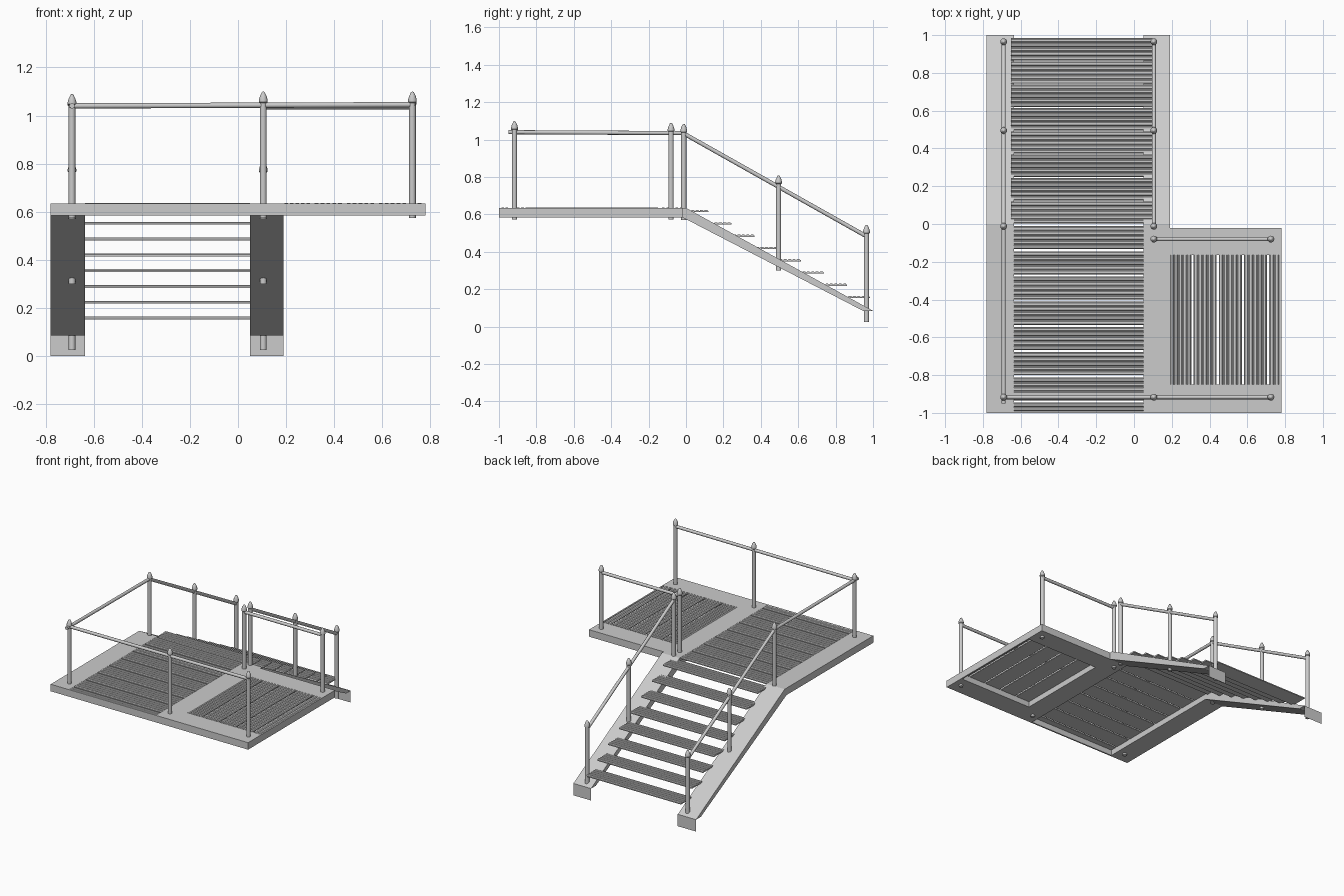
import bpy, bmesh, math
from mathutils import Vector, Matrix

if "Cube" in bpy.data.objects:
    bpy.data.objects.remove(bpy.data.objects["Cube"])

TOP, BOT = 0.635, 0.585          # deck heights
STRINGERS = {"left": (-0.78, -0.635), "right": (0.05, 0.19)}
STAIR_X = {"left": -0.69, "right": 0.105}


def finish(name, bm):
    bmesh.ops.recalc_face_normals(bm, faces=bm.faces)
    me = bpy.data.meshes.new(name)
    bm.to_mesh(me)
    bm.free()
    ob = bpy.data.objects.new(name, me)
    bpy.context.collection.objects.link(ob)
    return ob


def smooth(ob):
    bpy.ops.object.select_all(action='DESELECT')
    ob.select_set(True)
    bpy.context.view_layer.objects.active = ob
    bpy.ops.object.shade_smooth_by_angle(angle=math.radians(40))


def prism(name, points, offset):
    """Extrude a closed 3D polygon by an offset vector."""
    bm = bmesh.new()
    face = bm.faces.new([bm.verts.new(p) for p in points])
    ext = bmesh.ops.extrude_face_region(bm, geom=[face], use_keep_orig=True)
    bmesh.ops.translate(bm, vec=offset,
                        verts=[v for v in ext["geom"] if isinstance(v, bmesh.types.BMVert)])
    return finish(name, bm)


def slat(name, start, width, a, b, z, along_x=True, thick=0.012):
    """Ridged board: toothed cross-section across its width, extruded from a to b."""
    n = max(2, round(width / 0.024))
    step = width / n
    prof = [(start, z - thick)]
    for i in range(n):
        s = start + i * step
        prof += [(s, z - 0.005), (s + step * 0.2, z), (s + step * 0.7, z), (s + step * 0.9, z - 0.005)]
    prof += [(start + width, z - 0.005), (start + width, z - thick)]
    if along_x:
        return prism(name, [(a, t, h) for t, h in prof], (b - a, 0, 0))
    return prism(name, [(t, a, h) for t, h in prof], (0, b - a, 0))


def post(name, x, y, low, high):
    """Turned post with a pointed finial."""
    prof = [(0, low), (0.014, low), (0.014, high - 0.047), (0.018, high - 0.043),
            (0.018, high - 0.034), (0.014, high - 0.020), (0.006, high - 0.003), (0, high)]
    bm = bmesh.new()
    vs = [bm.verts.new((x + r, y, z)) for r, z in prof]
    es = [bm.edges.new(p) for p in zip(vs, vs[1:])]
    bmesh.ops.spin(bm, geom=vs + es, cent=(x, y, 0), axis=(0, 0, 1),
                   angle=math.tau, steps=16, use_merge=True)
    bmesh.ops.remove_doubles(bm, verts=bm.verts, dist=1e-5)
    smooth(finish(name, bm))


def rail(name, p, q, r=0.011):
    p, q = Vector(p), Vector(q)
    d = q - p
    m = Matrix.Translation((p + q) / 2) @ d.to_track_quat('Z', 'Y').to_matrix().to_4x4()
    bm = bmesh.new()
    bmesh.ops.create_cone(bm, cap_ends=True, segments=12, radius1=r, radius2=r,
                          depth=d.length, matrix=m)
    smooth(finish(name, bm))


# Deck frame: one filled outline, open at the stairs, with a cut-out on the right
outline = [(-.78, -1), (.78, -1), (.78, -.02), (.19, -.02), (.19, 0), (.05, 0),
           (.05, -.99), (-.635, -.99), (-.635, 0), (-.78, 0)]
hole = [(.195, -.85), (.77, -.85), (.77, -.165), (.195, -.165)]
cu = bpy.data.curves.new("deck_outline", 'CURVE')
cu.dimensions, cu.fill_mode, cu.extrude = '2D', 'BOTH', (TOP - BOT) / 2
for pts in (outline, hole):
    sp = cu.splines.new('POLY')
    sp.points.add(len(pts) - 1)
    for p, co in zip(sp.points, pts):
        p.co = (*co, 0, 1)
    sp.use_cyclic_u = True
tmp = bpy.data.objects.new("deck_outline", cu)
bpy.context.collection.objects.link(tmp)
bpy.context.view_layer.update()
mesh = bpy.data.meshes.new_from_object(tmp.evaluated_get(bpy.context.evaluated_depsgraph_get()))
bpy.data.objects.remove(tmp)
bm = bmesh.new()
bm.from_mesh(mesh)
bmesh.ops.remove_doubles(bm, verts=bm.verts, dist=1e-5)
bmesh.ops.translate(bm, verts=bm.verts, vec=(0, 0, (TOP + BOT) / 2))
for f in bm.faces:
    f.smooth = False
finish("deck_frame", bm)

# Deck boards: left bay runs across, right bay runs front to back
for i in range(8):
    hi = -0.011 - i * 0.1335
    lo = max(hi - 0.122, -0.99)
    slat(f"left_deck_board_{i + 1}", lo, hi - lo, -0.635, 0.05, 0.637)
for i in range(5):
    lo = 0.182 + i * 0.1335 if i else 0.19
    hi = min(0.182 + i * 0.1335 + 0.122, 0.77)
    slat(f"right_deck_board_{i + 1}", lo, hi - lo, -0.85, -0.165, 0.637, along_x=False)

# Stair treads
for i in range(8):
    slat(f"tread_{i + 1}", 0.002 + i * 0.1235, 0.118, -0.65, 0.098, 0.624 - i * 0.0657)

# Sloping stringers with a thin plate hanging at the foot
for side, (x0, x1) in STRINGERS.items():
    prof = [(0, TOP), (1, .085), (.946, .085), (-.02, BOT)]
    prism(f"{side}_stringer", [(x0, y, z) for y, z in prof], (x1 - x0, 0, 0))
    bm = bmesh.new()
    bm.faces.new([bm.verts.new(c) for c in
                  [(x1, 1, 0), (x0, 1, 0), (x0, 1, .085), (x1, 1, .085)]])
    finish(f"{side}_foot_plate", bm)

# Stair posts and sloping handrails
for side, x in STAIR_X.items():
    for part, y, low, high in (("top", -.012, .57, 1.085), ("middle", .495, .30, .81),
                               ("bottom", .965, .025, .545)):
        post(f"{side}_stair_{part}_post", x, y, low, high)
    rail(f"{side}_stair_rail", (x, -.016, 1.035), (x, .967, .482))

# Deck posts and level handrails
for name, x, y, high in (("front_left", -.69, -.917, 1.09), ("front_middle", .105, -.917, 1.1),
                         ("front_right", .725, -.917, 1.1), ("back_right", .725, -.08, 1.09),
                         ("back_middle", .105, -.08, 1.09)):
    post(f"{name}_post", x, y, .573, high)
rail("front_rail", (-.695, -.917, 1.04), (.735, -.917, 1.045))
rail("left_rail", (-.69, -.95, 1.04), (-.69, -.012, 1.035))
rail("back_rail", (.1, -.08, 1.037), (.735, -.08, 1.037))
